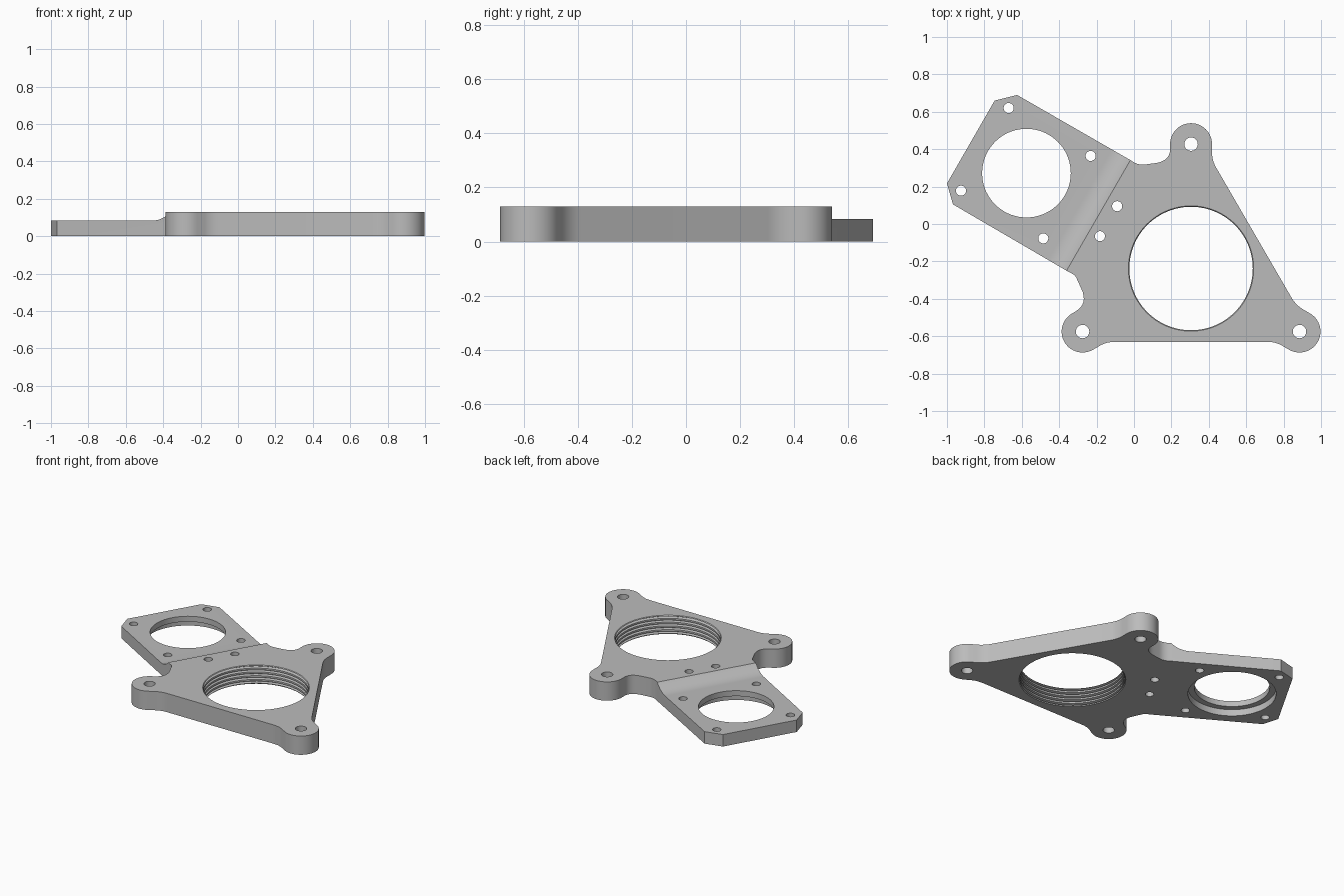
import bpy, bmesh
from math import cos, sin, radians, pi, sqrt
from mathutils import Vector

if "Cube" in bpy.data.objects:
    bpy.data.objects.remove(bpy.data.objects["Cube"])

BODY_H, WING_H = 0.13, 0.083
LOBE_R = 0.112
LOBES = [(0.305, 0.427), (0.885, -0.575), (-0.275, -0.575)]
BORE = (0.305, -0.238)
MOTOR = (-0.575, 0.272)

grey = bpy.data.materials.new("light grey")
grey.use_nodes = True
colour = (0.5, 0.5, 0.5, 1)
grey.diffuse_color = colour
grey.node_tree.nodes["Principled BSDF"].inputs["Base Color"].default_value = colour


def arc(centre, r, start, end, n=28):
    angles = [radians(start + (end - start) * i / n) for i in range(n + 1)]
    return [(centre[0] + r * cos(a), centre[1] + r * sin(a)) for a in angles]


def bend(p, c, q, n=8):
    """Smooth corner from p to q, pulled towards c."""
    p, c, q = Vector(p), Vector(c), Vector(q)
    ts = [i / n for i in range(n + 1)]
    return [tuple(p * (1 - t) ** 2 + c * 2 * t * (1 - t) + q * t * t) for t in ts]


def prism(name, points, offset):
    """Solid made by pushing a closed 3D outline along an offset."""
    bm = bmesh.new()
    face = bm.faces.new([bm.verts.new(p) for p in points])
    top = bmesh.ops.extrude_face_region(bm, geom=[face])["geom"]
    moved = [g for g in top if isinstance(g, bmesh.types.BMVert)]
    bmesh.ops.translate(bm, verts=moved, vec=offset)
    return finish(name, bm)


def lathe(name, centre, profile, n=64):
    """Capped solid of revolution from (radius, height) pairs."""
    bm = bmesh.new()
    rings = [[bm.verts.new((centre[0] + r * cos(2 * pi * i / n),
                            centre[1] + r * sin(2 * pi * i / n), z))
              for i in range(n)] for r, z in profile]
    for a, b in zip(rings, rings[1:]):
        for i in range(n):
            j = (i + 1) % n
            bm.faces.new((a[i], a[j], b[j], b[i]))
    bm.faces.new(rings[0])
    bm.faces.new(rings[-1])
    return finish(name, bm)


def finish(name, bm):
    bmesh.ops.recalc_face_normals(bm, faces=bm.faces)
    mesh = bpy.data.meshes.new(name)
    bm.to_mesh(mesh)
    bm.free()
    mesh.materials.append(grey)
    obj = bpy.data.objects.new(name, mesh)
    bpy.context.collection.objects.link(obj)
    return obj


def cut(target, cutter):
    cutter.hide_render = True
    mod = target.modifiers.new("cut", 'BOOLEAN')
    mod.operation, mod.solver, mod.object = 'DIFFERENCE', 'EXACT', cutter
    bpy.context.view_layer.objects.active = target
    bpy.ops.object.modifier_apply(modifier=mod.name)
    bpy.data.objects.remove(cutter)


# Outline, clockwise: motor wing, then three lobed corners of the body
wing = [(-0.36, -0.25), (-0.968, 0.105), (-1.0, 0.217), (-0.745, 0.66), (-0.625, 0.69)]
outline = wing
outline += bend((-0.02, 0.342), (0.02, 0.312), (0.06, 0.318), 6)
outline += bend((0.11, 0.325), (0.193, 0.335), (0.193, 0.4))
outline += arc(LOBES[0], LOBE_R, 180, 0)
outline += bend((0.417, 0.385), (0.417, 0.34), (0.439, 0.302))
outline += bend((0.84, -0.39), (0.865, -0.434), (0.905, -0.457))
outline += arc(LOBES[1], LOBE_R, 60, -120)
outline += bend((0.791, -0.65), (0.757, -0.63), (0.71, -0.63))
outline += bend((-0.1, -0.63), (-0.147, -0.63), (-0.181, -0.65))
outline += arc(LOBES[2], LOBE_R, -60, -240)
outline += bend((-0.315, -0.469), (-0.243, -0.427), (-0.282, -0.345))
outline += bend((-0.305, -0.295), (-0.313, -0.275), (-0.325, -0.269), 4)
plate = prism("mounting_plate", [(x, y, 0) for x, y in outline], (0, 0, BODY_H))

# Lower the wing, with a concave sweep up to the body
along = Vector((0.5, 0.866, 0))
outward = Vector((-0.866, 0.5, 0))
step = Vector((-0.19, 0.046, 0))
run, rise = 0.115, BODY_H - WING_H
radius = (run * run + rise * rise) / (2 * rise)
section = [(0, 0.3)]
for i in range(13):
    d = run * i / 12
    section.append((d, WING_H + radius - sqrt(radius ** 2 - (run - d) ** 2)))
section += [(1.5, WING_H), (1.5, 0.3)]
points = [step - along + outward * d + Vector((0, 0, z)) for d, z in section]
cut(plate, prism("wing_cutter", points, along * 2))

# Threaded main bore
pitch = BODY_H / 5
thread = [(0.335, -0.05), (0.335, 0)]
for k in range(5):
    z = k * pitch
    thread += [(0.330, z + pitch * 0.25), (0.347, z + pitch * 0.45),
               (0.347, z + pitch * 0.6), (0.330, z + pitch * 0.8)]
thread += [(0.335, BODY_H), (0.335, 0.2)]
cut(plate, lathe("bore_cutter", BORE, thread, 96))

# Motor opening with a wider recess underneath
recess = [(0.277, -0.05), (0.277, 0.045), (0.237, 0.045), (0.237, 0.2)]
cut(plate, lathe("motor_cutter", MOTOR, recess, 72))

# Screw holes in the lobes, the wing and the body edge
small = [(-0.67, 0.62), (-0.925, 0.178), (-0.232, 0.364),
         (-0.485, -0.077), (-0.09, 0.095), (-0.182, -0.065)]
for centre, r in [(c, 0.036) for c in LOBES] + [(c, 0.027) for c in small]:
    cut(plate, lathe("screw_cutter", centre, [(r, -0.05), (r, 0.2)], 28))

# Smooth curved walls, crisp edges
bpy.ops.object.select_all(action='DESELECT')
plate.select_set(True)
bpy.context.view_layer.objects.active = plate
bpy.ops.object.shade_smooth_by_angle(angle=radians(25))
